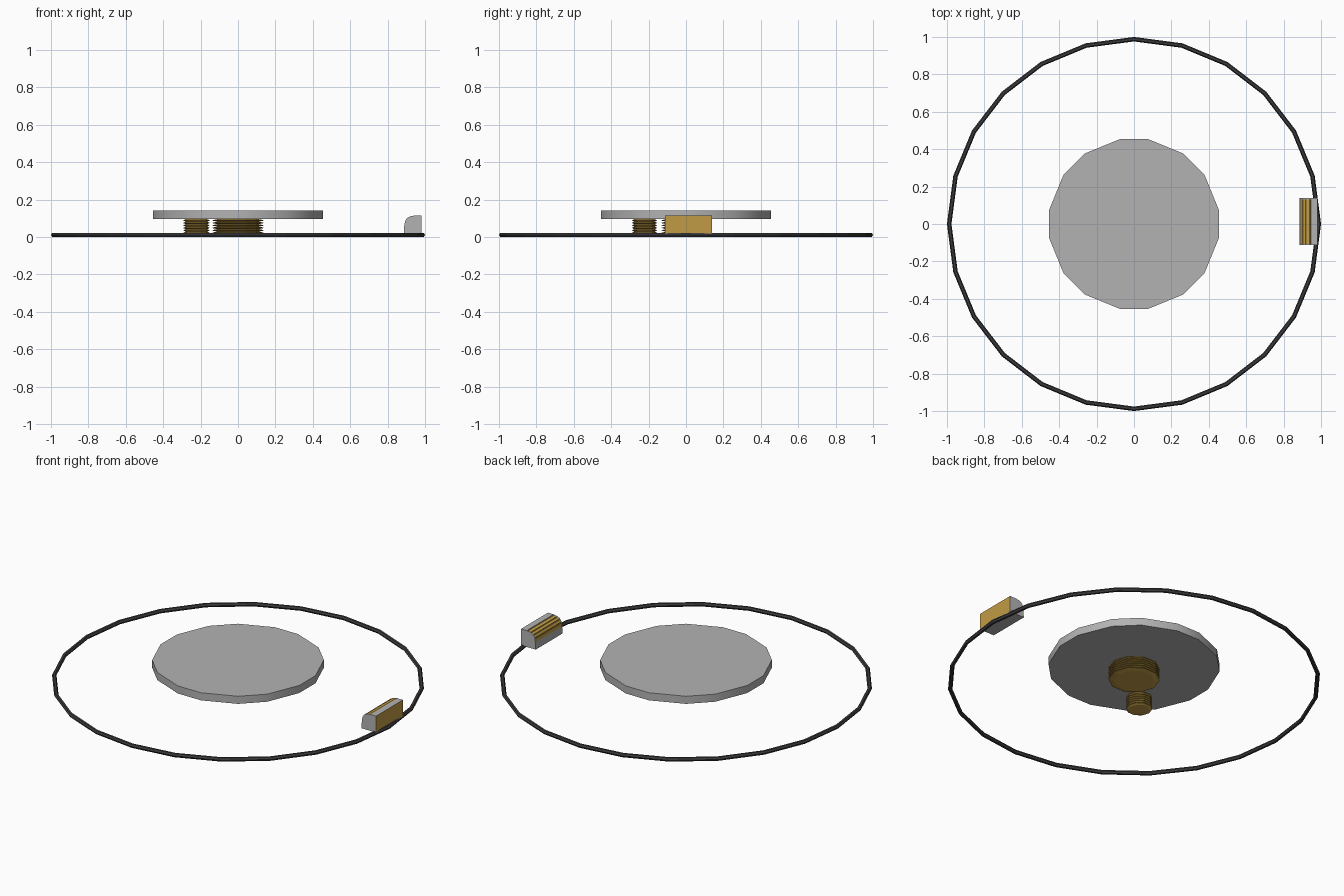
import bpy, bmesh, math

cube = bpy.data.objects.get("Cube")
if cube:
    bpy.data.objects.remove(cube, do_unlink=True)


def material(name, rgb):
    m = bpy.data.materials.new(name)
    m.use_nodes = True
    m.diffuse_color = (*rgb, 1)
    m.node_tree.nodes["Principled BSDF"].inputs["Base Color"].default_value = (*rgb, 1)
    return m


GREY = material("light grey", (0.45, 0.45, 0.45))
GOLD = material("brass gold", (0.53, 0.33, 0.06))
DARK = material("dark cord", (0.045, 0.045, 0.05))


def finish(name, bm, mats):
    bmesh.ops.recalc_face_normals(bm, faces=bm.faces)
    mesh = bpy.data.meshes.new(name)
    bm.to_mesh(mesh)
    bm.free()
    for m in mats:
        mesh.materials.append(m)
    obj = bpy.data.objects.new(name, mesh)
    bpy.context.collection.objects.link(obj)
    return obj


def loft(bm, loops, closed=False):
    """Skin a list of equal point loops; cap the ends unless closed."""
    rows = [[bm.verts.new(p) for p in loop] for loop in loops]
    n = len(rows[0])
    for a, b in zip(rows, rows[1:] + (rows[:1] if closed else [])):
        for i in range(n):
            j = (i + 1) % n
            bm.faces.new((a[i], a[j], b[j], b[i]))
    if not closed:
        bm.faces.new(rows[0])
        bm.faces.new(rows[-1])


def circle(r, z, angles, cx=0, cy=0):
    return [(cx + r * math.cos(a), cy + r * math.sin(a), z) for a in angles]


def even(n):
    return [math.tau * i / n for i in range(n)]


# Large cord ring
bm = bmesh.new()
R, r = 0.988, 0.012
loft(bm, [circle(R + r * math.cos(t), r + r * math.sin(t), even(24)) for t in even(6)], closed=True)
finish("cord_ring", bm, [DARK])

# Round plate with sixteen uneven sides
bm = bmesh.new()
angles = [math.radians(q * 90 + a) for q in range(4) for a in (-9.5, 9.5, 35, 55)]
loft(bm, [circle(0.46, z, angles) for z in (0.096, 0.141)])
plate = finish("round_plate", bm, [GREY])


# Ridged screw stacks under the plate
def ridged_stack(name, cx, cy, core, tip, ridges=6, bottom=0.016, top=0.096):
    bm = bmesh.new()
    step = (top - bottom) / ridges
    loops = []
    for k in range(ridges):
        z = bottom + k * step
        loops += [circle(core, z, even(10), cx, cy),
                  circle(tip, z + step * 0.4, even(10), cx, cy),
                  circle(tip, z + step * 0.6, even(10), cx, cy)]
    loops.append(circle(core, top, even(10), cx, cy))
    loft(bm, loops)
    finish(name, bm, [GOLD])


ridged_stack("large_screw", 0, 0, 0.11, 0.137)
ridged_stack("small_screw", -0.222, -0.222, 0.056, 0.07)

# Clasp: grey body with a gold outer face and a ribbed gold inner shoulder
BASE = [(0.982, 0.018), (0.886, 0.018), (0.889, 0.06)]
SHOULDER = [(0.893, 0.085), (0.903, 0.102), (0.92, 0.111), (0.945, 0.115)]
CAP = BASE + SHOULDER + [(0.982, 0.115)]


def ribbed():
    """Shoulder with a shallow groove after every facet."""
    points = [BASE[-1]] + SHOULDER
    out = []
    for a, b in zip(points, points[1:]):
        for t, dip in ((0.75, 0), (0.87, 0.005), (1, 0)):
            out.append((a[0] + (b[0] - a[0]) * t + dip, a[1] + (b[1] - a[1]) * t - dip))
    return out


def clasp_part(name, outline, y0, y1, gold_shoulder):
    bm = bmesh.new()
    loft(bm, [[(x, y, z) for x, z in outline] for y in (y0, y1)])
    bmesh.ops.recalc_face_normals(bm, faces=bm.faces)
    for f in bm.faces:
        c = f.calc_center_median()
        outer = f.normal.x > 0.9 and c.x > 0.97
        shoulder = gold_shoulder and abs(f.normal.y) < 0.5 and c.z > 0.06 and c.x < 0.945
        f.material_index = int(outer or shoulder)
    finish(name, bm, [GREY, GOLD])


Y0, Y1, T = -0.113, 0.138, 0.006
clasp_part("clasp_body", BASE + ribbed() + [(0.982, 0.115)], Y0 + T, Y1 - T, True)
clasp_part("clasp_front_cap", CAP, Y0, Y0 + T, False)
clasp_part("clasp_back_cap", CAP, Y1 - T, Y1, False)

# Soft shading around the plate rim
bpy.ops.object.select_all(action='DESELECT')
plate.select_set(True)
bpy.context.view_layer.objects.active = plate
bpy.ops.object.shade_smooth_by_angle(angle=math.radians(30))
